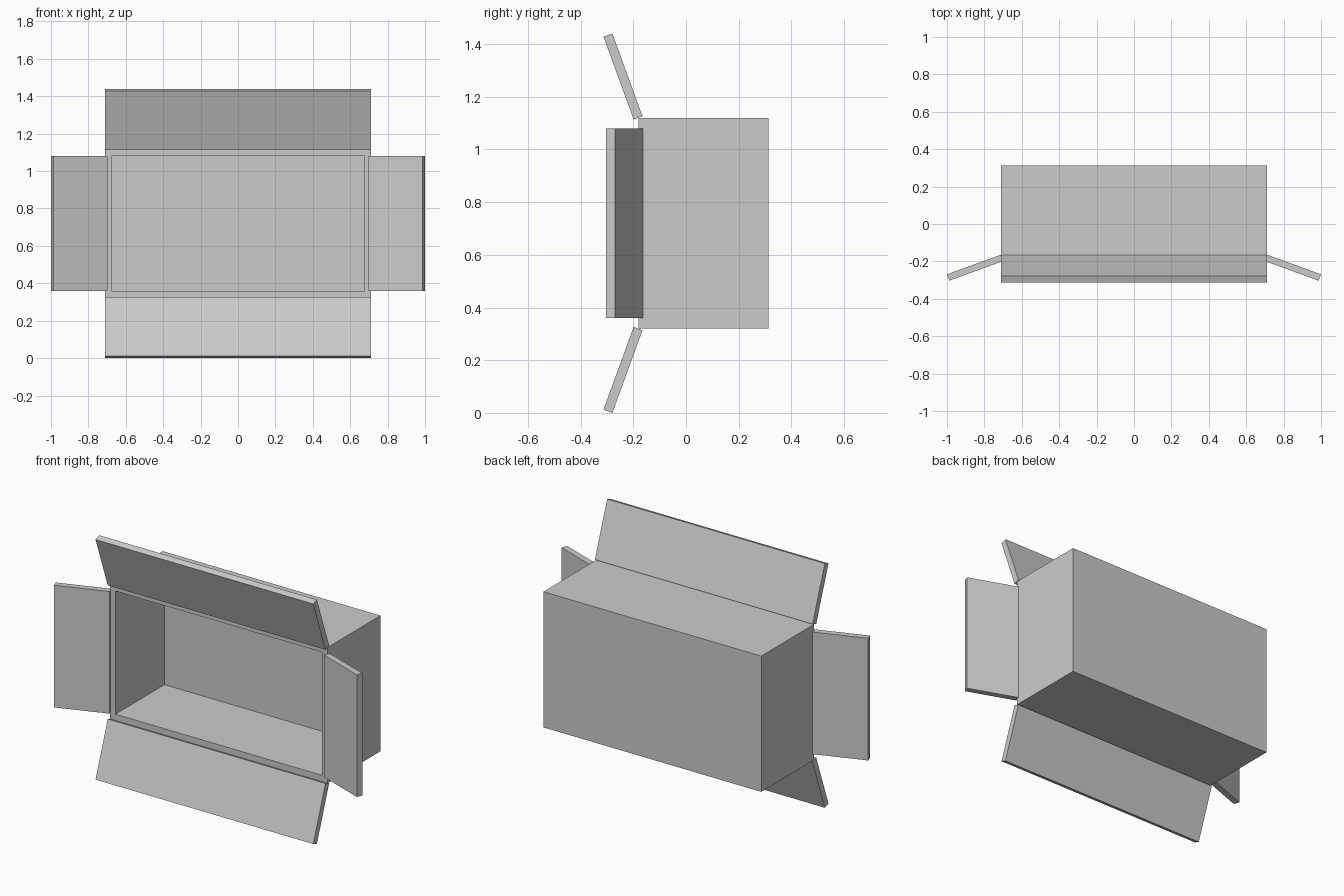
import bpy, bmesh
from math import radians, sin, cos
from mathutils import Matrix, Vector

if "Cube" in bpy.data.objects:
    bpy.data.objects.remove(bpy.data.objects["Cube"])

HALF_W, FRONT, BACK = 0.71, -0.18, 0.313
Z0, Z1, WALL = 0.32, 1.12, 0.037
MID_Z = (Z0 + Z1) / 2
FLAP_T, TILT = 0.036, radians(20)


def new_object(name, bm):
    bmesh.ops.recalc_face_normals(bm, faces=bm.faces)
    mesh = bpy.data.meshes.new(name)
    bm.to_mesh(mesh)
    bm.free()
    ob = bpy.data.objects.new(name, mesh)
    bpy.context.collection.objects.link(ob)
    return ob


# Carton body: outer block with a recess sunk into its front face
bm = bmesh.new()
bmesh.ops.create_cube(bm, size=1, matrix=Matrix.Translation(
    (0, (FRONT + BACK) / 2, MID_Z)) @ Matrix.Diagonal((2 * HALF_W, BACK - FRONT, Z1 - Z0, 1)))
front = min(bm.faces, key=lambda f: f.calc_center_median().y)
bmesh.ops.inset_region(bm, faces=[front], thickness=WALL, use_even_offset=True)
floor = bmesh.ops.extrude_discrete_faces(bm, faces=[front])["faces"][0]
bmesh.ops.translate(bm, verts=floor.verts, vec=(0, BACK - FRONT - WALL, 0))
new_object("carton_body", bm)


# Flap: a thin board hinged at a front edge, leaning forward by TILT
def flap(name, hinge, out, along, length, width):
    out, along = Vector(out), Vector(along)
    forward = Vector((0, -1, 0))
    reach = out * cos(TILT) + forward * sin(TILT)
    normal = reach.cross(along)
    rot = Matrix((along * width, reach * length, normal * FLAP_T)).transposed().to_4x4()
    bm = bmesh.new()
    bmesh.ops.create_cube(bm, size=1,
                          matrix=Matrix.Translation(Vector(hinge) + reach * length / 2) @ rot)
    new_object(name, bm)


for side, label in ((1, "top"), (-1, "bottom")):
    flap(label + "_flap", (0, -0.182, MID_Z + side * 0.4), (0, 0, side), (1, 0, 0),
         0.334, 2 * HALF_W)
for side, label in ((1, "right"), (-1, "left")):
    flap(label + "_flap", (side * 0.705, -0.181, MID_Z), (side, 0, 0), (0, 0, 1),
         0.307, 0.72)
